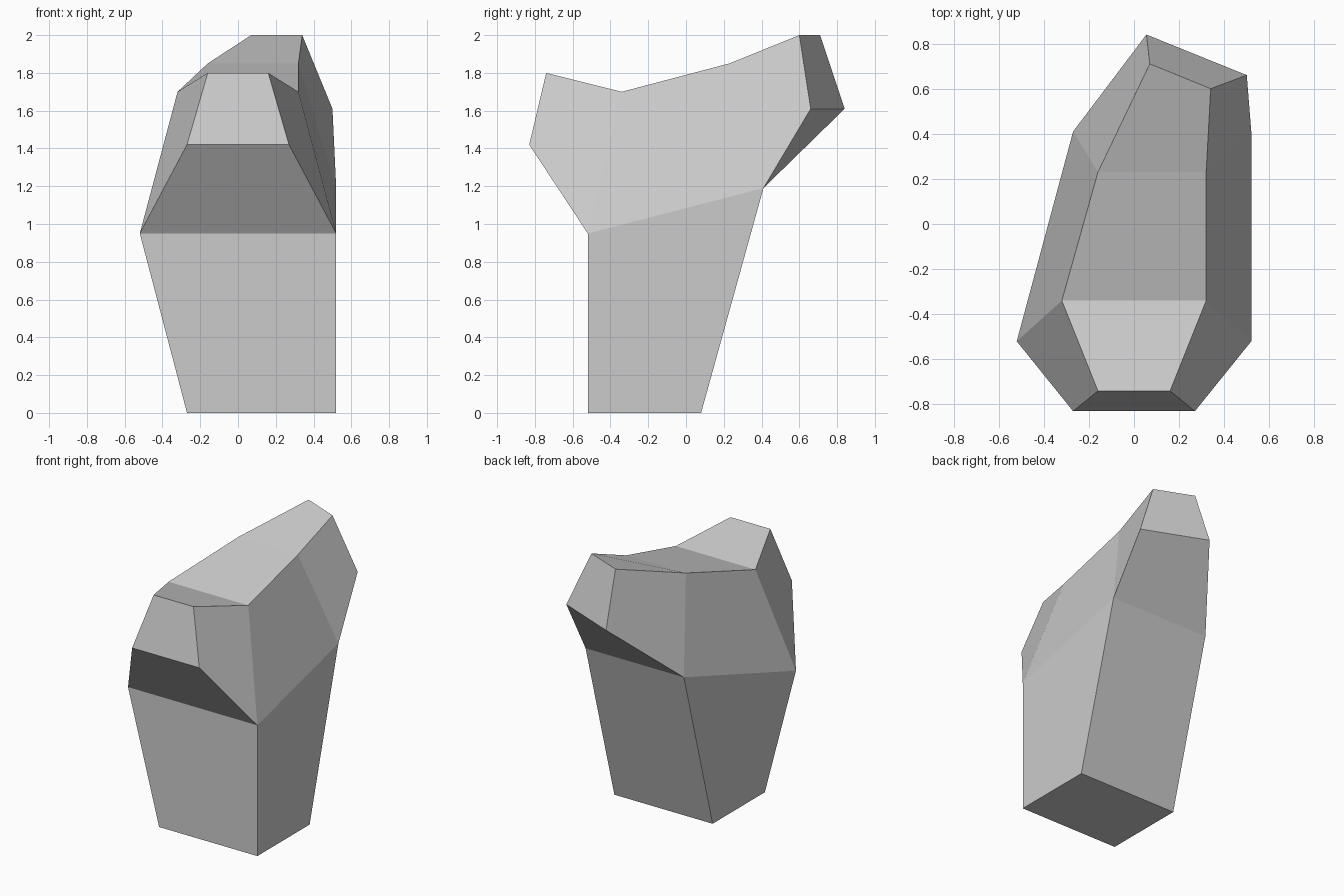
import bpy
import bmesh

cube = bpy.data.objects.get("Cube")
if cube:
    bpy.data.objects.remove(cube, do_unlink=True)

# Stone colour
grey = (0.6, 0.6, 0.6, 1.0)
stone = bpy.data.materials.new("stone_grey")
stone.use_nodes = True
stone.diffuse_color = grey
stone.node_tree.nodes["Principled BSDF"].inputs["Base Color"].default_value = grey

bm = bmesh.new()


def rail(*points):
    """Right-to-left pair of corners of the rock."""
    return [bm.verts.new(p) for p in points]


def bridge(a, b):
    bm.faces.new((a[0], a[1], b[1], b[0]))


# Corner pairs going once around the rock from the base, over the front and top
base_front = rail((-0.27, -0.52, 0), (0.52, -0.52, 0))
waist_front = rail((-0.52, -0.52, 0.95), (0.52, -0.52, 0.95))
nose_low = rail((-0.27, -0.83, 1.42), (0.27, -0.83, 1.42))
nose_top = rail((-0.16, -0.74, 1.80), (0.16, -0.74, 1.80))
saddle = rail((-0.32, -0.34, 1.70), (0.32, -0.34, 1.70))
slope = rail((-0.16, 0.23, 1.85), (0.32, 0.23, 1.85))
peak = rail((0.07, 0.71, 2.0), (0.34, 0.60, 2.0))
back_ledge = rail((0.055, 0.84, 1.61), (0.50, 0.66, 1.61))
waist_back = rail((-0.27, 0.41, 1.19), (0.52, 0.41, 1.19))
base_back = rail((-0.27, 0.08, 0), (0.52, 0.08, 0))

# Front, top, back and underside
loop = [base_front, waist_front, nose_low, nose_top, saddle, slope,
        peak, back_ledge, waist_back, base_back]
for i, pair in enumerate(loop):
    bridge(pair, loop[(i + 1) % len(loop)])

# Both flanks
for s in (0, 1):
    for ring in ((base_front, waist_front, waist_back, base_back),
                 (waist_front, nose_low, nose_top, saddle),
                 (waist_front, saddle, slope, waist_back),
                 (waist_back, slope, peak, back_ledge)):
        bm.faces.new([pair[s] for pair in ring])

bmesh.ops.recalc_face_normals(bm, faces=bm.faces)
mesh = bpy.data.meshes.new("rock")
bm.to_mesh(mesh)
bm.free()
mesh.materials.append(stone)
rock = bpy.data.objects.new("rock", mesh)
bpy.context.collection.objects.link(rock)
